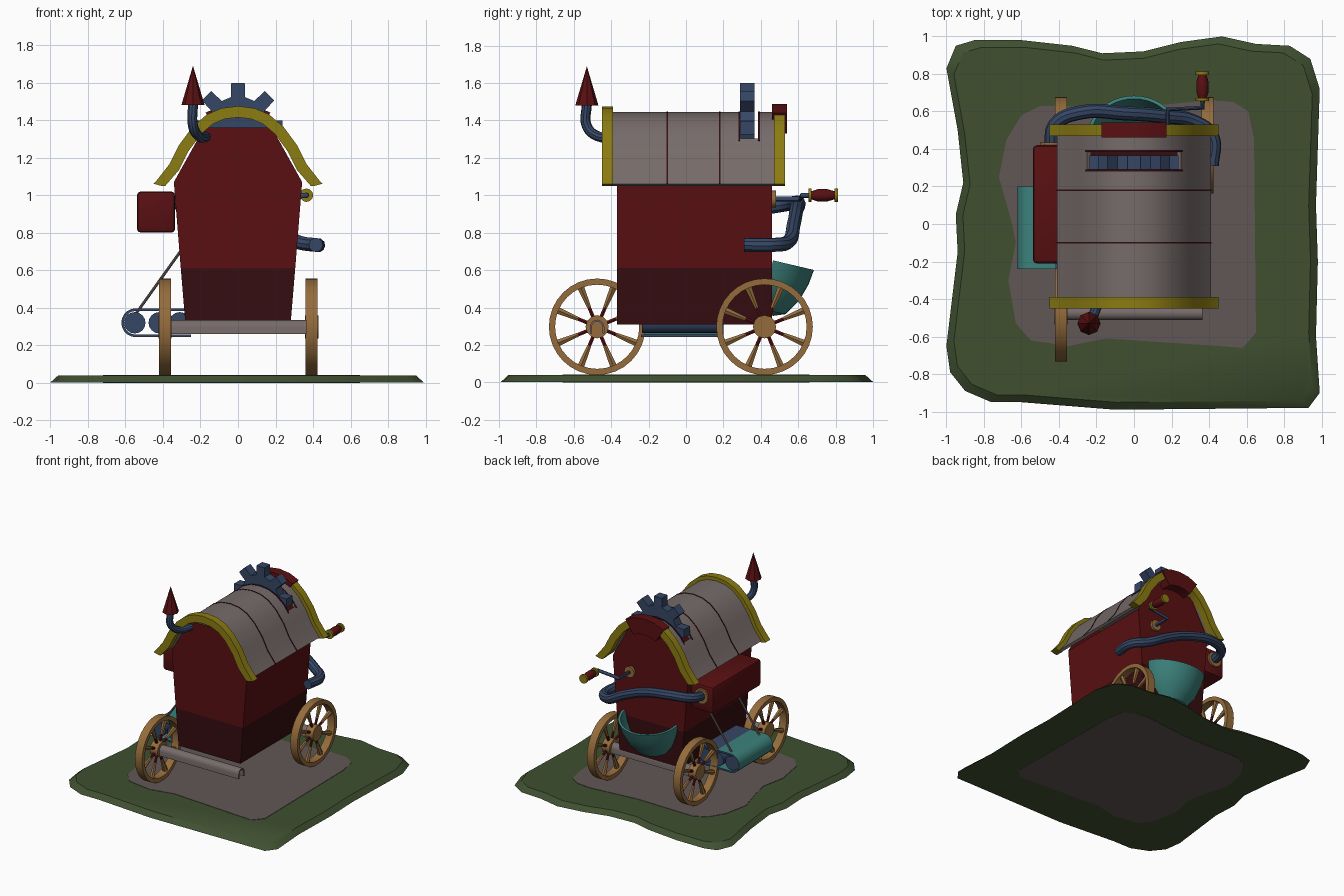
import bpy, bmesh
from math import pi, sin, cos, radians
from mathutils import Matrix, Vector

cube = bpy.data.objects.get("Cube")
if cube:
    bpy.data.objects.remove(cube)


def material(name, r, g, b):
    m = bpy.data.materials.new(name)
    m.use_nodes = True
    m.diffuse_color = (r, g, b, 1)
    m.node_tree.nodes["Principled BSDF"].inputs["Base Color"].default_value = (r, g, b, 1)
    return m


red = material("red paint", .1, .005, .006)
dark_red = material("dark red paint", .036, .004, .005)
yellow = material("yellow trim", .26, .2, .006)
grey = material("grey canvas", .18, .148, .144)
dirt = material("dirt", .12, .094, .092)
grass = material("grass", .05, .08, .03)
blue = material("blue metal", .036, .062, .13)
teal = material("teal metal", .045, .22, .2)
wood = material("wood", .3, .15, .045)


def finish(ob):
    bpy.ops.object.select_all(action='DESELECT')
    bpy.context.view_layer.objects.active = ob
    ob.select_set(True)
    if ob.type == 'CURVE':
        bpy.ops.object.convert(target='MESH')
    bpy.ops.object.shade_smooth_by_angle(angle=radians(35))


def add(name, bm, *mats, place=None):
    bmesh.ops.remove_doubles(bm, verts=bm.verts, dist=.0001)
    bmesh.ops.recalc_face_normals(bm, faces=bm.faces)
    mesh = bpy.data.meshes.new(name)
    if place:
        bm.transform(place)
    bm.to_mesh(mesh)
    bm.free()
    for m in mats:
        mesh.materials.append(m)
    ob = bpy.data.objects.new(name, mesh)
    bpy.context.collection.objects.link(ob)
    finish(ob)


def prism(outline, axis, start, end):
    """Extrude a 2D outline along one axis."""
    put = {'x': lambda u, v, w: (w, u, v), 'y': lambda u, v, w: (u, w, v),
           'z': lambda u, v, w: (u, v, w)}[axis]
    bm = bmesh.new()
    rows = [[bm.verts.new(put(u, v, w)) for u, v in outline] for w in (start, end)]
    for row in rows:
        bm.faces.new(row)
    n = len(outline)
    for i in range(n):
        j = (i + 1) % n
        bm.faces.new((rows[0][i], rows[0][j], rows[1][j], rows[1][i]))
    bmesh.ops.recalc_face_normals(bm, faces=bm.faces)
    return bm


def lathe(name, profile, mat, place, steps=24, arc=2 * pi, closed=False):
    """Spin (radius, height) points about local z."""
    bm = bmesh.new()
    vs = [bm.verts.new((r, 0, h)) for r, h in profile]
    es = [bm.edges.new(pair) for pair in zip(vs, vs[1:])]
    if closed:
        es.append(bm.edges.new((vs[-1], vs[0])))
    bmesh.ops.spin(bm, geom=vs + es, axis=(0, 0, 1), cent=(0, 0, 0), angle=arc, steps=steps)
    add(name, bm, mat, place=place)


def drum(radius, low, high):
    return [(0, low), (radius, low), (radius, high), (0, high)]


def tube(name, points, radius, mat, bend=True):
    data = bpy.data.curves.new(name, 'CURVE')
    data.dimensions = '3D'
    data.bevel_depth, data.bevel_resolution = radius, 3
    data.resolution_u, data.use_fill_caps = 6, True
    s = data.splines.new('BEZIER')
    s.bezier_points.add(len(points) - 1)
    for p, co in zip(s.bezier_points, points):
        p.co = co
        p.handle_left_type = p.handle_right_type = 'AUTO' if bend else 'VECTOR'
    data.materials.append(mat)
    ob = bpy.data.objects.new(name, data)
    bpy.context.collection.objects.link(ob)
    finish(ob)


at = lambda x, y, z: Matrix.Translation((x, y, z))
along_x = Matrix.Rotation(pi / 2, 4, 'Y')
along_y = Matrix.Rotation(-pi / 2, 4, 'X')

# Ground slab with a dirt patch
ground = [(-1, .83), (-.95, .95), (-.85, .98), (-.6, .98), (-.33, .95), (-.17, .91), (.05, .92),
          (.25, .97), (.47, 1), (.65, .96), (.83, .95), (.94, .88), (.99, .72), (.97, .1), (.98, -.2),
          (.97, -.6), (.99, -.9), (.93, -.98), (-.1, -.99), (-.6, -.95), (-.76, -.95), (-.9, -.89),
          (-.98, -.79), (-1, -.65), (-.94, -.15), (-.95, .05), (-.91, .22), (-.94, .5)]
bm = prism(ground, 'z', .002, .038)
for v in bm.verts:
    if v.co.z > .02:
        v.co.x *= .96
        v.co.y *= .96
add("ground", bm, grass)
patch = [(-.72, .25), (-.68, .45), (-.6, .58), (-.5, .63), (0, .62), (.4, .66), (.53, .65), (.61, .6),
         (.64, .45), (.65, -.58), (.58, -.66), (.3, -.64), (-.15, -.61), (-.35, -.65), (-.55, -.62),
         (-.63, -.53), (-.67, -.3), (-.63, -.1), (-.65, 0)]
add("dirt_patch", prism(patch, 'z', 0, .041), dirt)

# Tapered wagon body, open under the roof
bm = prism([(-.28, .31), (.28, .31), (.305, .61), (-.305, .61)], 'y', -.37, .46)
bmesh.ops.delete(bm, geom=[f for f in bm.faces if f.normal.z > .5], context='FACES_ONLY')
add("lower_body", bm, dark_red)
right_side = [(.305, .61), (.342, 1.07), (.18, 1.36)]
bm = prism(right_side + [(-x, z) for x, z in reversed(right_side)], 'y', -.37, .46)
bmesh.ops.delete(bm, geom=[f for f in bm.faces if abs(f.normal.z) > .3], context='FACES_ONLY')
add("upper_body", bm, red)

# Curved roof, built as strips that follow one profile
half = [(0, 1.445), (.08, 1.435), (.15, 1.405), (.22, 1.345), (.29, 1.25), (.34, 1.15), (.41, 1.06), (.46, 1.01)]


def height(x):
    x = min(abs(x), .459)
    for (a, za), (b, zb) in zip(half, half[1:]):
        if x <= b:
            return za + (zb - za) * (x - a) / (b - a)


def arch(name, mat, start, end, lift=0, thick=.025, low=-.41, high=.41):
    knots = sorted({s * x for x, z in half for s in (-1, 1)})
    xs = [low] + [x for x in knots if low + .01 < x < high - .01] + [high]

    def layer(d):
        for x in xs:
            n = Vector((height(x - .02) - height(x + .02), .04)).normalized()
            yield x + n.x * d, max(1.05, height(x) + n.y * d)
    outline = list(layer(lift)) + list(layer(lift - thick))[::-1]
    add(name, prism(outline, 'y', start, end), mat)


for i, (a, b) in enumerate([(-.4, -.1), (-.1, .18), (.18, .29), (.385, .48)]):
    arch(f"roof_panel_{i}", grey, a, b)
for side, a, b in (("right", -.41, -.25), ("left", .25, .41)):
    arch(f"roof_slot_{side}", grey, .29, .385, low=a, high=b)
    arch(f"slot_end_{side}", red, .285, .39, lift=.004, low=max(a, -.26), high=min(b, .26)) \
        if side == "none" else None
for y in (-.1, .18):
    arch("roof_seam", dark_red, y - .004, y + .004, lift=.003, thick=.006)
for y in (.285, .39):
    arch("slot_frame", dark_red, y - .005, y + .005, lift=.003, low=-.26, high=.26)
arch("front_trim", yellow, -.45, -.39, lift=.03, thick=.06, low=-.43, high=.43)
arch("back_trim", yellow, .47, .53, lift=.03, thick=.06, low=-.43, high=.43)
arch("back_keystone", red, .46, .54, lift=.042, thick=.13, low=-.15, high=.15)

# Gear rising out of the roof slot
teeth = []
for i in range(8):
    for r, turn in ((.165, -.23), (.24, -.15), (.24, .15), (.165, .23)):
        a = i * pi / 4 + turn
        teeth.append((r * cos(a), 1.362 + r * sin(a)))
add("roof_gear", prism(teeth, 'y', .29, .365), blue)


# Three spoked wheels; the front left one is missing
def wheel(name, x, y):
    place = at(x, y, .297) @ along_x
    lathe(name + "_rim", [(.225, -.032), (.258, -.032), (.258, .032), (.225, .032)], wood, place, 32, closed=True)
    lathe(name + "_hub", drum(.062, -.035, .035), wood, place, 12)
    for i in range(8):
        turn = place @ Matrix.Rotation((i + .5) * pi / 4, 4, 'Z') @ along_x
        lathe(name + "_spoke", [(0, .11), (.012, .11), (.021, .23), (0, .23)], wood, turn, 6)
        lathe(name + "_spoke_root", drum(.011, .05, .12), red, turn, 6)


wheel("front_right_wheel", -.39, -.475)
wheel("back_right_wheel", -.39, .42)
wheel("back_left_wheel", .393, .42)

# Arched channel axles
for name, y in (("front_axle", -.475), ("back_axle", .42)):
    ring = [[(y + r * cos(i * pi / 8), .297 + r * sin(i * pi / 8)) for i in range(9)] for r in (.038, .028)]
    outline = [(y + .038, .26)] + ring[0] + [(y - .038, .26), (y - .028, .26)] + ring[1][::-1] + [(y + .028, .26)]
    add(name, prism(outline, 'x', -.36, .365), grey)

# Side box
bm = bmesh.new()
bmesh.ops.create_cube(bm, size=1, matrix=at(-.437, .105, .91) @ Matrix.Diagonal((.205, .63, .22, 1)))
bmesh.ops.bevel(bm, geom=bm.edges[:], offset=.022, segments=2, affect='EDGES', profile=.5)
add("side_box", bm, red)
lathe("pipe_flange", drum(.062, 0, .02), wood, at(-.44, .415, .93) @ along_y, 12)

# Pipe wrapping around the back
tube("back_pipe", [(-.44, .41, .93), (-.42, .53, .95), (-.28, .595, .96), (-.05, .59, .92), (.15, .575, .84),
                   (.32, .545, .75), (.415, .47, .735), (.415, .31, .735)], .038, blue)

# Crank and handle
tube("crank", [(.18, .45, .98), (.18, .61, .98), (.365, .62, 1), (.365, .68, 1)], .014, blue, bend=False)
lathe("crank_flange", drum(.045, 0, .02), wood, at(.18, .46, .98) @ along_y, 12)
grip = at(.365, .655, 1) @ along_y
lathe("handle_grip", [(0, .01), (.02, .01), (.033, .05), (.033, .1), (.02, .145), (0, .145)], red, grip, 12)
for low in (0, .14):
    lathe("handle_cap", drum(.036, low, low + .017), yellow, grip, 12)

# Chimney with pointed cap
tube("chimney_pipe", [(-.17, -.36, 1.31), (-.21, -.47, 1.315), (-.24, -.53, 1.37), (-.24, -.53, 1.49)], .027, blue)
lathe("chimney_cap", [(0, 0), (.062, 0), (0, .21)], red, at(-.24, -.53, 1.48), 8)

# Half bowl on the back
bowl = [(0, -.29), (.07, -.288), (.13, -.265), (.185, -.18), (.215, -.08), (.225, 0),
        (.208, 0), (.195, -.08), (.165, -.17), (.11, -.25), (0, -.27)]
lathe("back_bowl", bowl, teal, at(0, .465, .652) @ Matrix.Rotation(-.23, 4, 'X') @ Matrix.Diagonal((1.1, 1, 1, 1)),
      20, arc=pi)


# Roller belt on the right side
def loop(r):
    bend = [(-.545 + r * cos(a), .32 + r * sin(a)) for a in (pi / 2 + i * pi / 10 for i in range(11))]
    return [(-.25, .32 + r), (-.42, .32 + r)] + bend + [(-.42, .32 - r), (-.25, .32 - r)]


bm = prism(loop(.077) + loop(.063)[::-1], 'y', -.24, .2)
for f in bm.faces:
    if abs(f.normal.y) < .5 and f.calc_center_median().x < -.42:
        f.material_index = 1
add("belt", bm, blue, teal)
for x in (-.55, -.42, -.31):
    lathe("belt_roller", drum(.057, -.235, .195), blue, at(x, 0, .32) @ along_y, 16)
for y in (-.2, .16):
    tube("belt_stay", [(-.3, y, .71), (-.55, y, .36)], .008, grey, bend=False)
